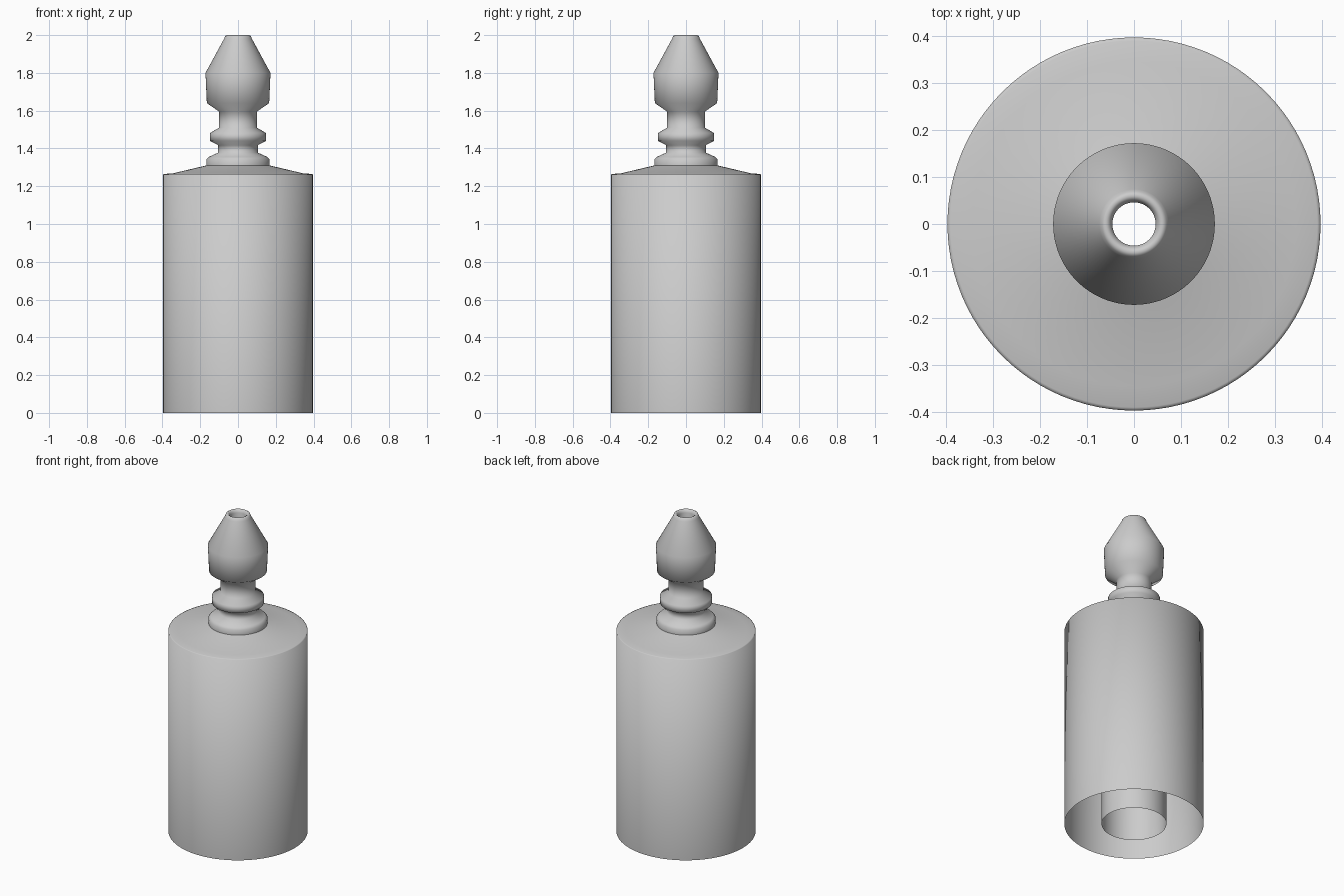
import bpy, bmesh, math

if "Cube" in bpy.data.objects:
    bpy.data.objects.remove(bpy.data.objects["Cube"])

SEGMENTS = 96


def lathe(name, profile):
    """Revolve an open (radius, height) profile around z."""
    bm = bmesh.new()
    verts = [bm.verts.new((r, 0, z)) for r, z in profile]
    edges = [bm.edges.new(pair) for pair in zip(verts, verts[1:])]
    bmesh.ops.spin(bm, geom=verts + edges, cent=(0, 0, 0), axis=(0, 0, 1),
                   angle=math.tau, steps=SEGMENTS, use_duplicate=False)
    bmesh.ops.remove_doubles(bm, verts=bm.verts, dist=1e-4)
    bmesh.ops.recalc_face_normals(bm, faces=bm.faces)
    # make the outer wall face outwards
    wall = max(bm.faces, key=lambda f: f.calc_center_median().xy.length)
    if wall.normal.xy.dot(wall.calc_center_median().xy) < 0:
        bmesh.ops.reverse_faces(bm, faces=bm.faces)
    mesh = bpy.data.meshes.new(name)
    bm.to_mesh(mesh)
    bm.free()
    obj = bpy.data.objects.new(name, mesh)
    bpy.context.collection.objects.link(obj)
    bpy.context.view_layer.objects.active = obj
    obj.select_set(True)
    bpy.ops.object.shade_smooth_by_angle(angle=math.radians(75))
    obj.select_set(False)
    return obj


# Outer sleeve and shoulder
body = [(0.397, 0), (0.397, 1.262), (0.39, 1.265), (0.345, 1.268), (0.168, 1.31)]
# Collar, ring and neck
neck = [(0.168, 1.342), (0.155, 1.355), (0.105, 1.378), (0.105, 1.417),
        (0.148, 1.44), (0.148, 1.482), (0.10, 1.51), (0.10, 1.595)]
# Barbed tip with rounded mouth
tip = [(0.165, 1.64), (0.172, 1.80), (0.074, 1.98), (0.069, 1.994),
       (0.06, 2.0), (0.051, 1.994), (0.046, 1.98)]
# Through channel widening into the inner tube, open at the bottom
channel = [(0.046, 1.30), (0.185, 1.22), (0.185, 0)]

lathe("nozzle_cap", body + neck + tip + channel)
